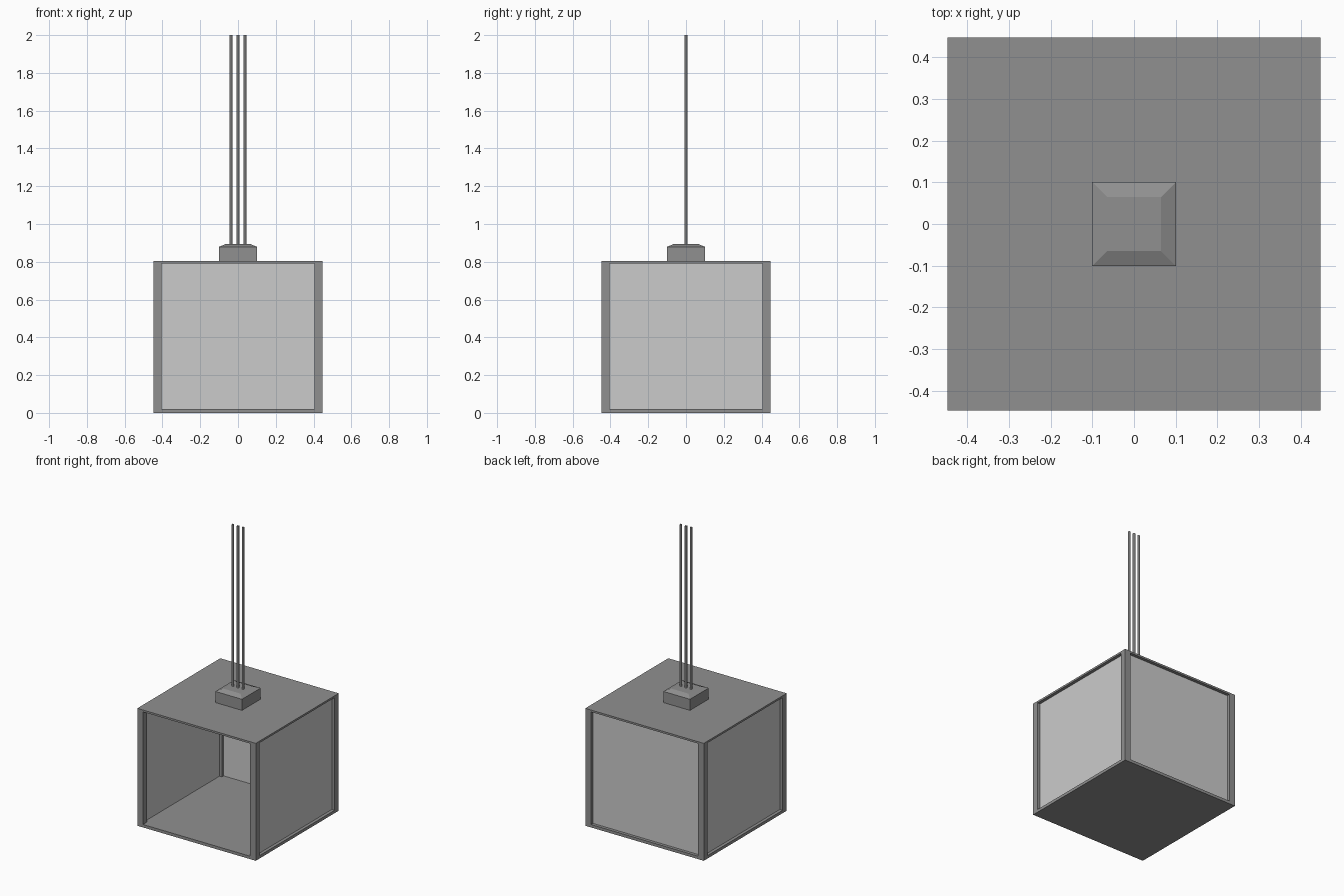
import bpy, bmesh

if "Cube" in bpy.data.objects:
    bpy.data.objects.remove(bpy.data.objects["Cube"])


def material(name, v):
    m = bpy.data.materials.new(name)
    m.diffuse_color = (v, v, v, 1)
    m.use_nodes = True
    m.node_tree.nodes["Principled BSDF"].inputs["Base Color"].default_value = m.diffuse_color
    return m


frame_grey = material("frame_grey", 0.28)
panel_grey = material("panel_grey", 0.55)


def box(name, lo, hi, mat=frame_grey):
    """Axis-aligned box between two corners."""
    bpy.ops.mesh.primitive_cube_add(size=1, location=[(a + b) / 2 for a, b in zip(lo, hi)])
    ob = bpy.context.object
    ob.name = name
    ob.scale = [b - a for a, b in zip(lo, hi)]
    bpy.ops.object.transform_apply(location=False, rotation=False, scale=True)
    ob.data.materials.append(mat)
    return ob


H = 0.448       # half width of the cab
P = 0.405       # inner edge of the corner posts
F, C = 0.02, 0.79   # floor top, ceiling underside
M, T = 0.425, 0.002  # panel centre plane and half thickness

# Floor and roof slabs
box("floor", (-H, -H, 0), (H, H, F))
box("roof", (-H, -H, C), (H, H, 0.803))

# Corner posts
for sx in (-1, 1):
    for sy in (-1, 1):
        x0, x1 = sorted((sx * P, sx * H))
        y0, y1 = sorted((sy * P, sy * H))
        box("corner_post", (x0, y0, F), (x1, y1, C))

# Thin recessed wall panels; the front stays open
for side, name in ((-1, "left_panel"), (1, "right_panel")):
    box(name, (side * M - T, -P, F), (side * M + T, P, C), panel_grey)
box("back_panel", (-P, M - T, F), (P, M + T, C), panel_grey)

# Cable mount on the roof, with its top tapered in
mount = box("cable_mount", (-0.101, -0.101, 0.803), (0.101, 0.101, 0.879))
bm = bmesh.new()
bm.from_mesh(mount.data)
top = [f for f in bm.faces if f.normal.z > 0.9]
bmesh.ops.inset_region(bm, faces=top, thickness=0.036, use_even_offset=True)
bmesh.ops.translate(bm, verts=top[0].verts, vec=(0, 0, 0.015))
bm.to_mesh(mount.data)
bm.free()

# Three open-ended hoist cables
for x in (-0.038, 0, 0.038):
    bpy.ops.mesh.primitive_cylinder_add(vertices=8, radius=0.008, depth=1.11,
                                        end_fill_type='NOTHING',
                                        location=(x, 0, 1.445))
    cable = bpy.context.object
    cable.name = "hoist_cable"
    cable.data.materials.append(panel_grey)
